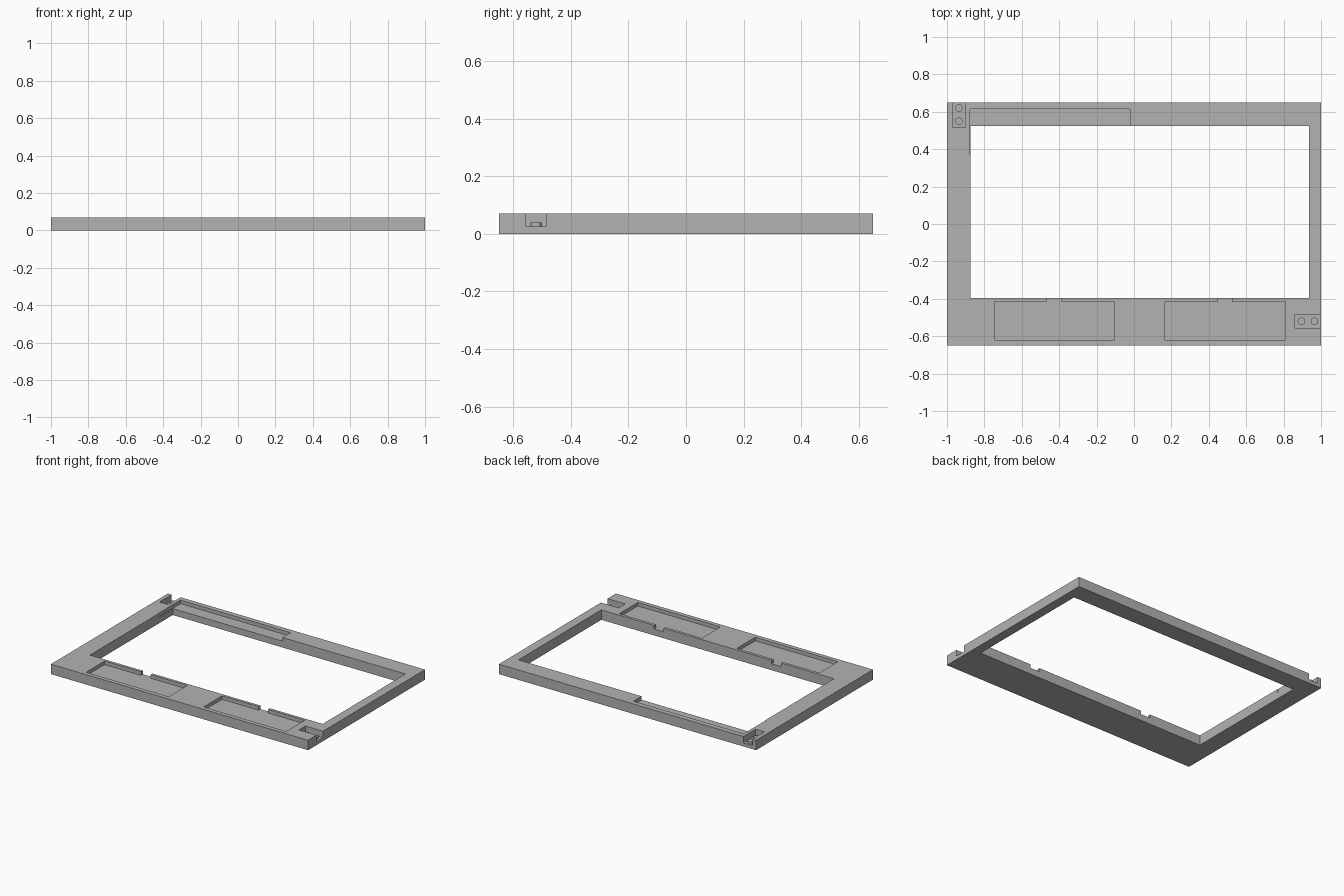
import bpy

cube = bpy.data.objects.get("Cube")
if cube:
    bpy.data.objects.remove(cube, do_unlink=True)

grey = bpy.data.materials.new("neutral_grey")
grey.use_nodes = True
colour = (0.45, 0.45, 0.45, 1)
grey.diffuse_color = colour
grey.node_tree.nodes["Principled BSDF"].inputs["Base Color"].default_value = colour

HEIGHT = 0.07
SLOT_FLOOR = 0.025
POCKET_FLOOR = 0.045
ABOVE = 0.2


def box(name, x, y, z):
    """Axis-aligned box from (min, max) pairs."""
    bpy.ops.mesh.primitive_cube_add(size=1)
    ob = bpy.context.object
    ob.name = name
    ob.location = [sum(r) / 2 for r in (x, y, z)]
    ob.scale = [r[1] - r[0] for r in (x, y, z)]
    bpy.ops.object.transform_apply(location=True, scale=True)
    ob.data.materials.append(grey)
    return ob


def carve(target, x, y, floor):
    """Cut a box-shaped recess down to the floor height."""
    cutter = box("cutter", x, y, (floor, ABOVE))
    cutter.hide_render = True
    bpy.context.view_layer.objects.active = target
    mod = target.modifiers.new("recess", 'BOOLEAN')
    mod.operation = 'DIFFERENCE'
    mod.solver = 'EXACT'
    mod.object = cutter
    bpy.ops.object.modifier_apply(modifier=mod.name)
    bpy.data.objects.remove(cutter, do_unlink=True)


def peg(name, x, y):
    bpy.ops.mesh.primitive_cylinder_add(
        vertices=32, radius=0.02, depth=0.02,
        location=(x, y, SLOT_FLOOR + 0.005))
    ob = bpy.context.object
    ob.name = name
    ob.data.materials.append(grey)
    bpy.ops.object.shade_smooth_by_angle()


# Frame with its large window
frame = box("frame", (-1, 1), (-0.65, 0.65), (0, HEIGHT))
carve(frame, (-0.875, 0.935), (-0.395, 0.525), -0.1)

# Two front pockets, each with a small finger notch to the window
for left in (-0.747, 0.167):
    carve(frame, (left, left + 0.642), (-0.62, -0.415), POCKET_FLOOR)
    notch = left + 0.283
    carve(frame, (notch, notch + 0.075), (-0.43, -0.38), POCKET_FLOOR)

# Long rear ledge open to the window
carve(frame, (-0.878, -0.022), (0.37, 0.615), POCKET_FLOOR)

# Connector slots open to the right side and to the back
carve(frame, (0.862, 1.1), (-0.556, -0.484), SLOT_FLOOR)
carve(frame, (-0.971, -0.901), (0.515, 0.75), SLOT_FLOOR)

# Low round pegs in both slots
for i, offset in enumerate((0.895, 0.965)):
    peg(f"side_peg_{i + 1}", offset, -0.52)
for i, offset in enumerate((0.55, 0.62)):
    peg(f"rear_peg_{i + 1}", -0.936, offset)
